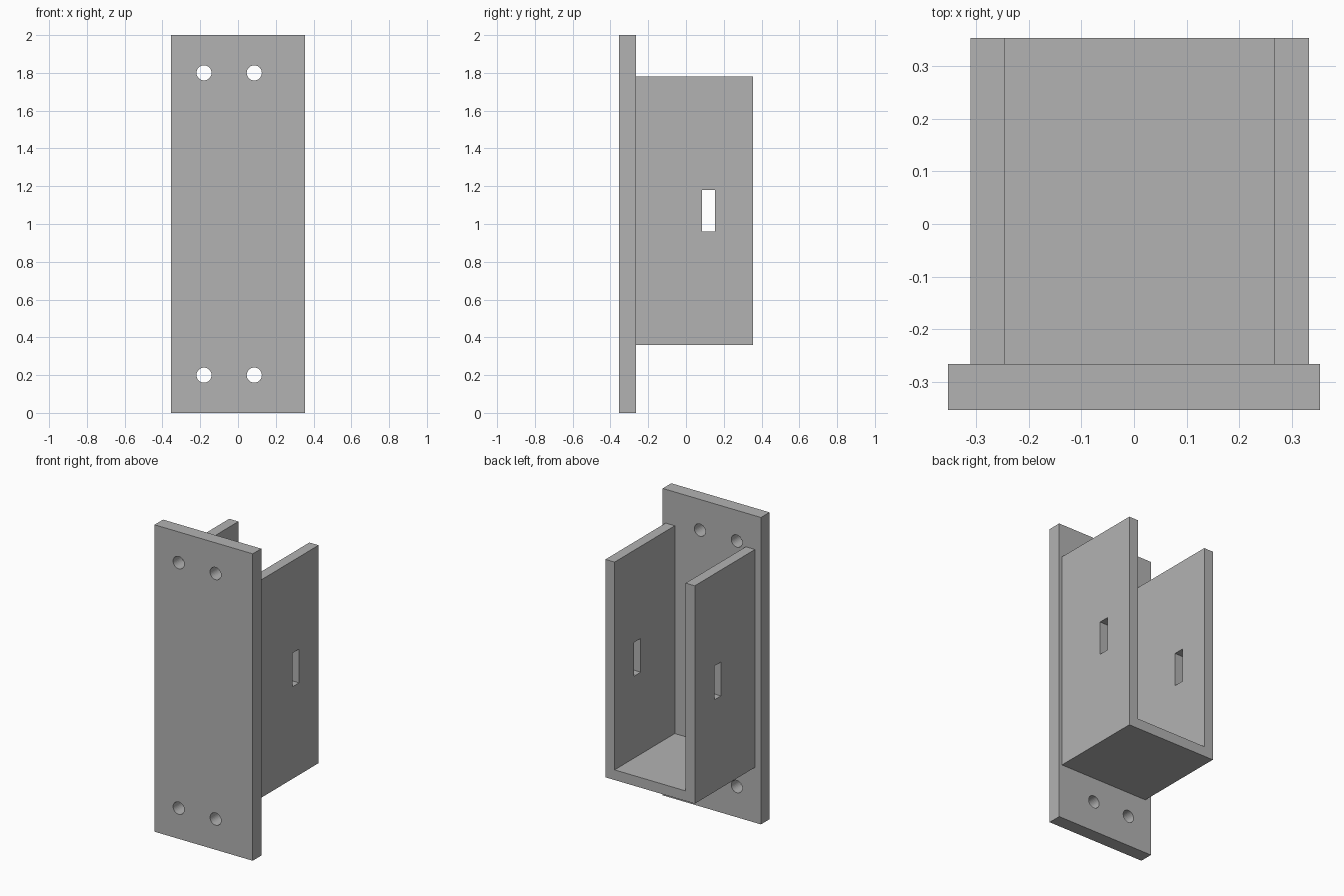
import bpy, bmesh
from mathutils import Matrix, Vector

cube = bpy.data.objects.get("Cube")
if cube:
    bpy.data.objects.remove(cube, do_unlink=True)

grey = bpy.data.materials.new("plain grey")
grey.use_nodes = True
colour = (0.45, 0.45, 0.45, 1)
grey.diffuse_color = colour
grey.node_tree.nodes["Principled BSDF"].inputs["Base Color"].default_value = colour


def make_object(name, bm):
    bmesh.ops.recalc_face_normals(bm, faces=bm.faces)
    mesh = bpy.data.meshes.new(name)
    bm.to_mesh(mesh)
    bm.free()
    mesh.materials.append(grey)
    obj = bpy.data.objects.new(name, mesh)
    bpy.context.collection.objects.link(obj)
    return obj


def add_box(bm, low, high):
    low, high = Vector(low), Vector(high)
    matrix = Matrix.Translation((low + high) / 2) @ Matrix.Diagonal((high - low).to_4d())
    bmesh.ops.create_cube(bm, size=1, matrix=matrix)


def cut(target, cutter):
    cutter.hide_render = True
    cutter.hide_viewport = True
    cutter.display_type = 'WIRE'
    mod = target.modifiers.new("cut", 'BOOLEAN')
    mod.operation = 'DIFFERENCE'
    mod.solver = 'EXACT'
    mod.object = cutter


# Mounting plate
front, joint, back = -0.354, -0.266, 0.354
bm = bmesh.new()
add_box(bm, (-0.354, front, 0), (0.354, joint, 2))
plate = make_object("mounting_plate", bm)

# Four screw holes through the plate
bm = bmesh.new()
for x in (-0.18, 0.086):
    for z in (0.2, 1.8):
        matrix = Matrix.Translation((x, front, z)) @ Matrix.Rotation(1.5707963, 4, 'X')
        bmesh.ops.create_cone(bm, cap_ends=True, segments=32, radius1=0.04,
                              radius2=0.04, depth=0.5, matrix=matrix)
cut(plate, make_object("screw_hole_cutter", bm))

# U-shaped channel, open at the top and back
left, right, bottom, top, wall = 0.333, -0.311, 0.36, 1.78, 0.066
profile = [(right, bottom), (left, bottom), (left, top), (left - wall, top),
           (left - wall, bottom + wall), (right + wall, bottom + wall),
           (right + wall, top), (right, top)]
bm = bmesh.new()
face = bm.faces.new([bm.verts.new((x, joint, z)) for x, z in profile])
extruded = bmesh.ops.extrude_face_region(bm, geom=[face], use_keep_orig=True)
verts = [v for v in extruded["geom"] if isinstance(v, bmesh.types.BMVert)]
bmesh.ops.translate(bm, verts=verts, vec=(0, back - joint, 0))
channel = make_object("channel", bm)

# Strap slot through both side walls
bm = bmesh.new()
add_box(bm, (-0.5, 0.085, 0.96), (0.5, 0.153, 1.18))
cut(channel, make_object("slot_cutter", bm))
